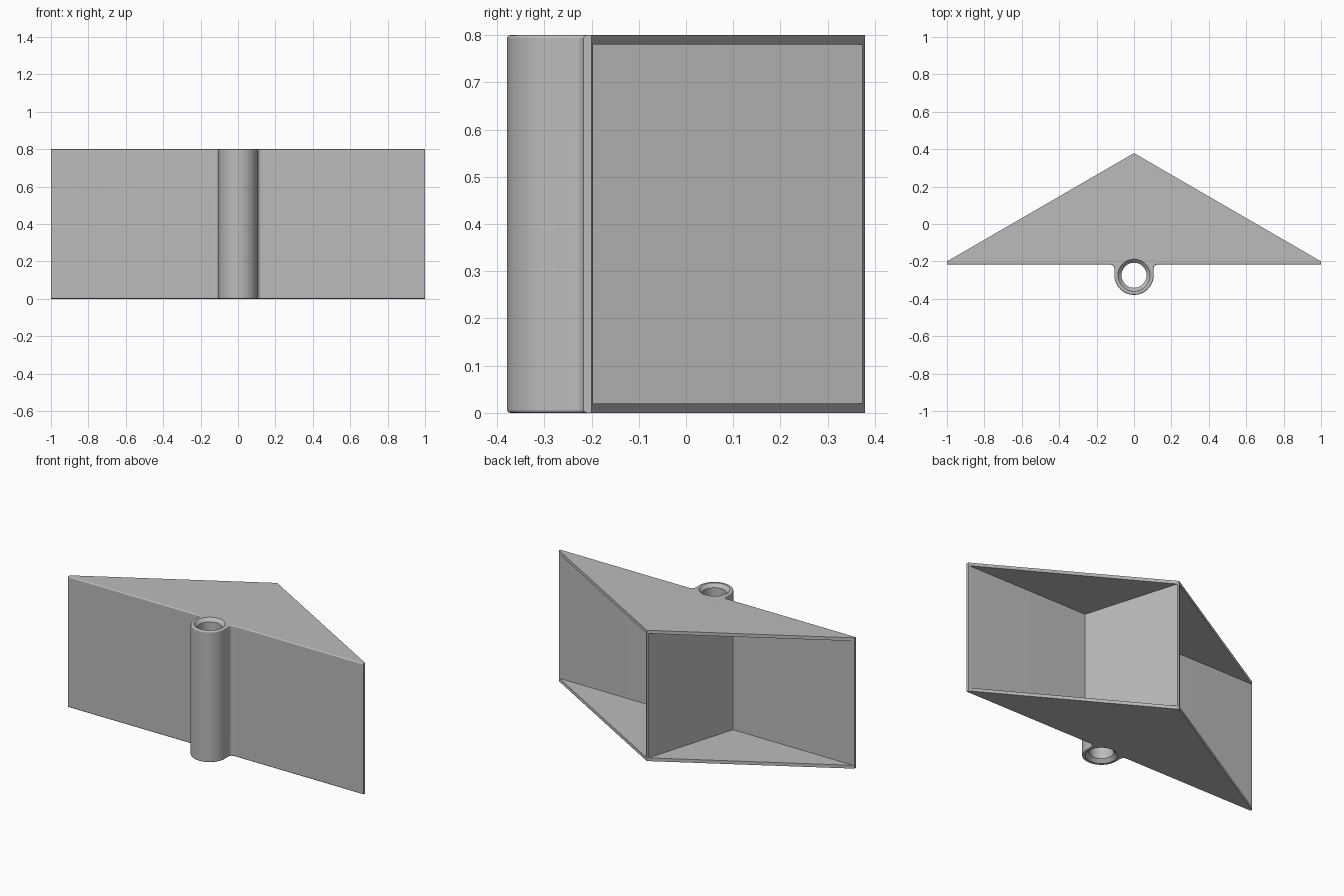
import bpy, bmesh, math
from mathutils import Vector

cube = bpy.data.objects.get("Cube")
if cube:
    bpy.data.objects.remove(cube, do_unlink=True)

H, WALL = 0.8, 0.02            # height and panel thickness
TUBE_Y, TUBE_R = -0.274, 0.105
FRONT, TIP, APEX = -0.217, -0.2, 0.379
FILLET, EDGE = 0.02, 0.007

grey = bpy.data.materials.new("light grey")
grey.use_nodes = True
colour = (0.5, 0.5, 0.5, 1)
grey.diffuse_color = colour
grey.node_tree.nodes["Principled BSDF"].inputs["Base Color"].default_value = colour


def arc(cx, cy, r, a0, a1, n):
    """Points along an arc, angles in degrees."""
    angles = [math.radians(a0 + (a1 - a0) * i / n) for i in range(n + 1)]
    return [(cx + r * math.cos(a), cy + r * math.sin(a)) for a in angles]


def finish(bm, name):
    bmesh.ops.recalc_face_normals(bm, faces=bm.faces)
    mesh = bpy.data.meshes.new(name)
    bm.to_mesh(mesh)
    bm.free()
    mesh.materials.append(grey)
    obj = bpy.data.objects.new(name, mesh)
    bpy.context.collection.objects.link(obj)
    return obj


def prism(points, z0, z1):
    """Extrude a plan outline between two heights."""
    bm = bmesh.new()
    face = bm.faces.new([bm.verts.new((x, y, z0)) for x, y in points])
    new = bmesh.ops.extrude_face_region(bm, geom=[face])["geom"]
    verts = [v for v in new if isinstance(v, bmesh.types.BMVert)]
    bmesh.ops.translate(bm, verts=verts, vec=(0, 0, z1 - z0))
    return bm


def lathe(profile, centre, steps=64):
    """Spin an (r, z) profile that starts and ends on the axis."""
    bm = bmesh.new()
    verts = [bm.verts.new((r, 0, z)) for r, z in profile]
    edges = [bm.edges.new(pair) for pair in zip(verts, verts[1:])]
    bmesh.ops.spin(bm, geom=verts + edges, cent=(0, 0, 0), axis=(0, 0, 1),
                   angle=math.tau, steps=steps)
    bmesh.ops.remove_doubles(bm, verts=bm.verts, dist=1e-5)
    bmesh.ops.translate(bm, verts=bm.verts, vec=centre)
    return bm


# Solid body: front plate, tube with filleted web, triangular plan behind
half = arc(0, TUBE_Y, TUBE_R, -90, 0, 20)
half += arc(TUBE_R + FILLET, FRONT - FILLET, FILLET, 180, 90, 6)
half += [(1, FRONT), (1, TIP), (0, APEX)]
outline = half + [(-x, y) for x, y in reversed(half[1:-1])]
bm = prism(outline, 0, H)

# Soft rim along the front top and bottom edges
rim = [e for e in bm.edges
       if abs(e.verts[0].co.z - e.verts[1].co.z) < 1e-5
       and all(v.co.y < FRONT + 0.001 for v in e.verts)]
bmesh.ops.bevel(bm, geom=rim, offset=EDGE, segments=3, profile=0.5, affect='EDGES')
body = finish(bm, "bracket_body")

# Pockets open to the rear, leaving a tapered central rib
inner = FRONT + WALL
cutters = []
for side in (1, -1):
    pocket = [(0.18, inner), (1.2, inner), (1.2, 0.39), (0.004, 0.39)]
    cutters.append(finish(prism([(side * x, y) for x, y in pocket], WALL, H - WALL),
                          "pocket_cutter"))

# Through hole with a countersink at both ends
bore, mouth, depth = 0.067, 0.086, 0.02
profile = [(0, -0.02), (mouth, -0.02), (mouth, 0), (bore, depth),
           (bore, H - depth), (mouth, H), (mouth, H + 0.02), (0, H + 0.02)]
cutters.append(finish(lathe(profile, Vector((0, TUBE_Y, 0))), "bore_cutter"))

bpy.ops.object.select_all(action='DESELECT')
body.select_set(True)
bpy.context.view_layer.objects.active = body
for cutter in cutters:
    cutter.hide_render = True
    mod = body.modifiers.new("cut", 'BOOLEAN')
    mod.operation, mod.solver, mod.object = 'DIFFERENCE', 'EXACT', cutter
    bpy.ops.object.modifier_apply(modifier=mod.name)
    bpy.data.objects.remove(cutter, do_unlink=True)

# Smooth curves, flat panels
bpy.ops.object.shade_smooth_by_angle(angle=math.radians(32))
weighted = body.modifiers.new("flat_panels", 'WEIGHTED_NORMAL')
weighted.keep_sharp = True
